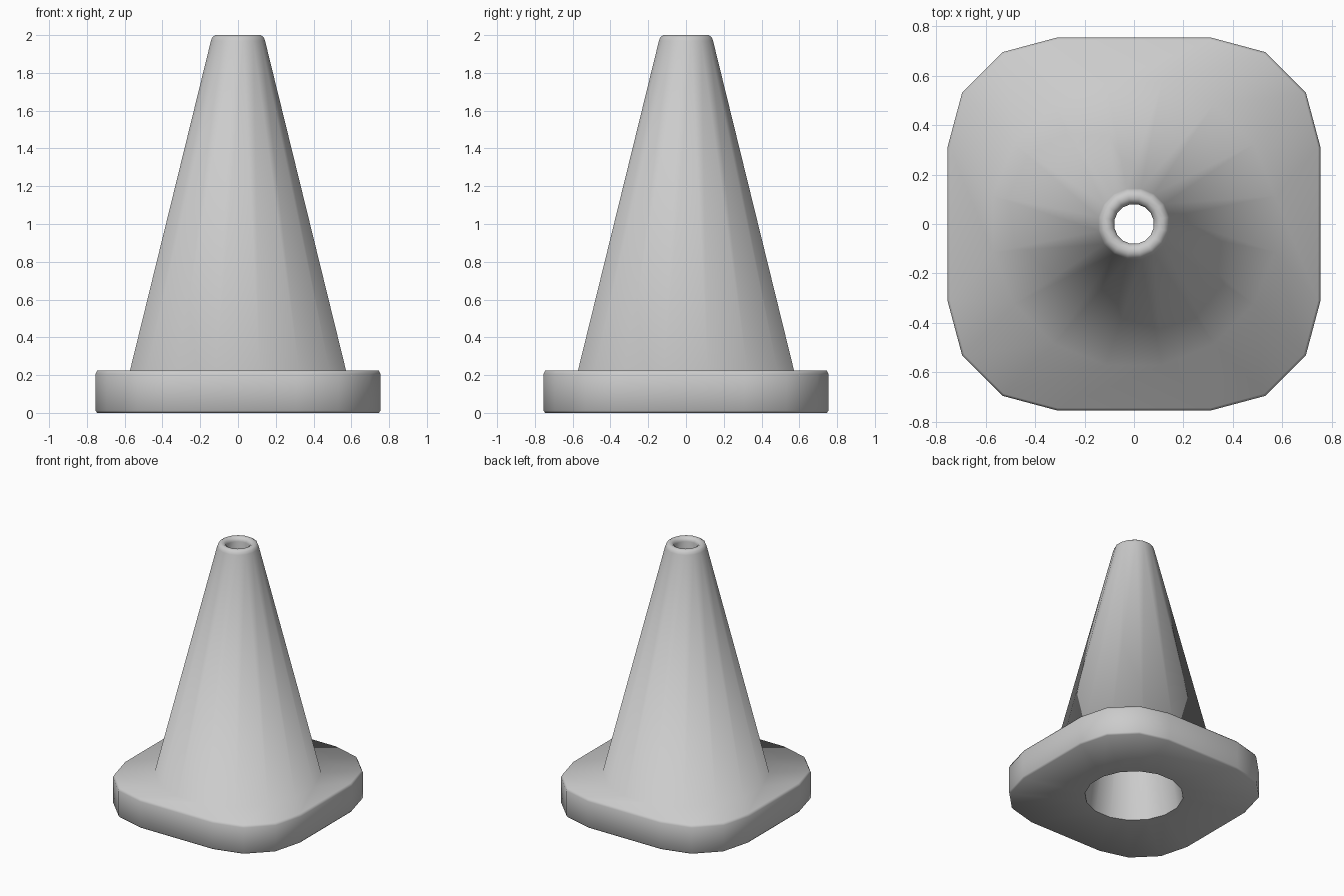
import bpy, bmesh, math

if "Cube" in bpy.data.objects:
    bpy.data.objects.remove(bpy.data.objects["Cube"])

bm = bmesh.new()


def round_ring(r, z):
    # 16 evenly spaced points, with flats facing the axes
    return [bm.verts.new((r * math.cos(a), r * math.sin(a), z))
            for a in (math.radians(11.25 + 22.5 * i) for i in range(16))]


def plate_ring(half, z):
    # rounded square: four corners of three segments each
    c, ring = 0.31, []
    for q in range(4):
        mid = math.radians(45 + 90 * q)
        cx, cy = c * math.sqrt(2) * math.cos(mid), c * math.sqrt(2) * math.sin(mid)
        for k in range(4):
            a = math.radians(90 * q + 30 * k)
            ring.append(bm.verts.new((cx + (half - c) * math.cos(a),
                                      cy + (half - c) * math.sin(a), z)))
    return ring


# closed section: plate underside, plate edge, cone outside, rim, bore
rings = [
    round_ring(0.345, 0.0),
    plate_ring(0.745, 0.0),
    plate_ring(0.755, 0.012),
    plate_ring(0.755, 0.205),
    plate_ring(0.745, 0.225),
    round_ring(0.583, 0.225),
    round_ring(0.146, 1.97),
    round_ring(0.138, 1.99),
    round_ring(0.122, 2.0),
    round_ring(0.104, 2.0),
    round_ring(0.088, 1.99),
    round_ring(0.081, 1.97),
]
for n, low in enumerate(rings):
    high = rings[(n + 1) % len(rings)]
    for i in range(16):
        j = (i + 1) % 16
        bm.faces.new((low[i], low[j], high[j], high[i]))
bmesh.ops.recalc_face_normals(bm, faces=bm.faces)

for f in bm.faces:
    f.smooth = True
# crisp edge around the hole underneath
hole = set(rings[0])
for e in bm.edges:
    if e.verts[0] in hole and e.verts[1] in hole:
        e.smooth = False

mesh = bpy.data.meshes.new("traffic_cone")
bm.to_mesh(mesh)
bm.free()
bpy.context.collection.objects.link(bpy.data.objects.new("traffic_cone", mesh))
